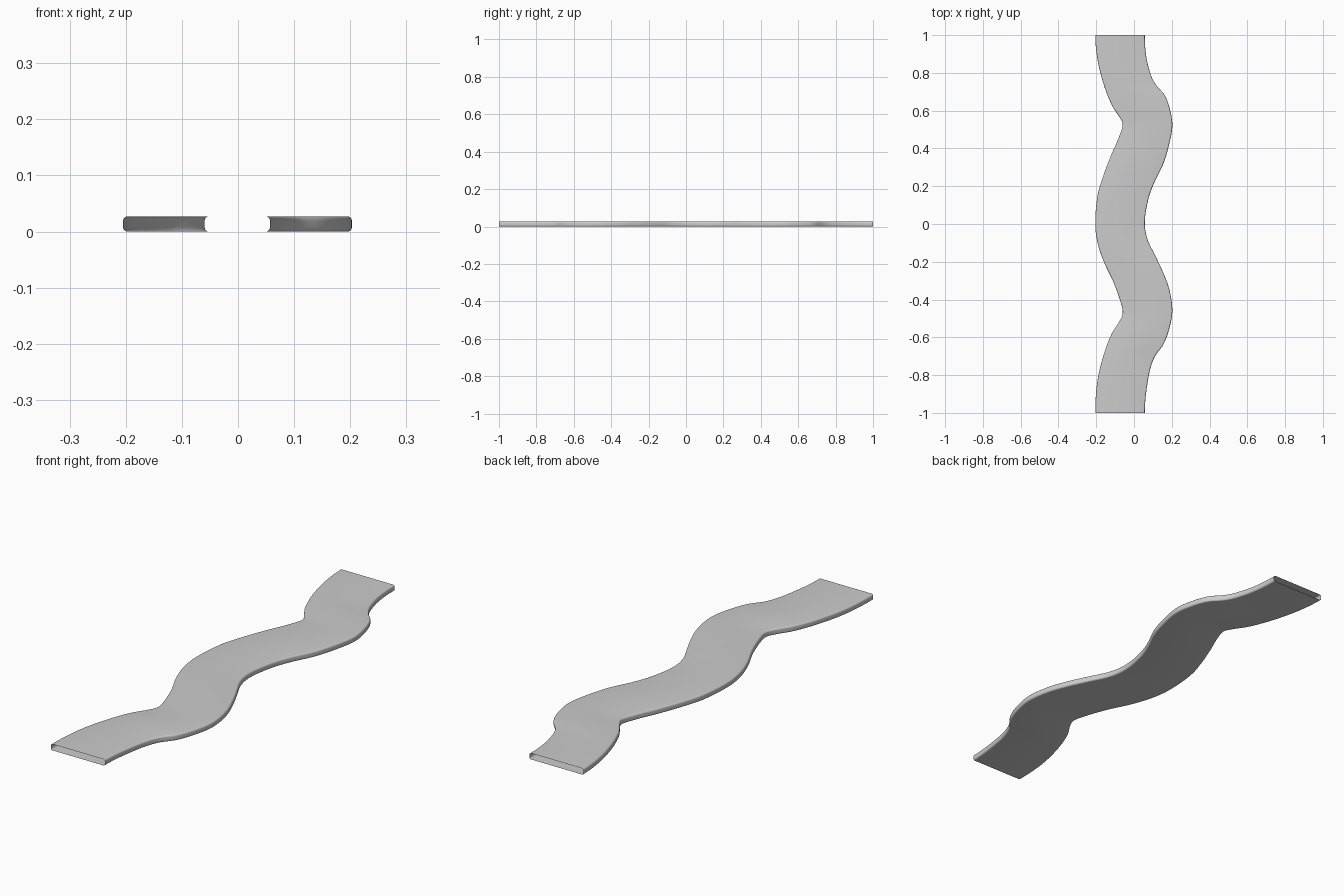
import bpy, bmesh, math

cube = bpy.data.objects.get("Cube")
if cube:
    bpy.data.objects.remove(cube, do_unlink=True)

HEIGHT, RADIUS = 0.027, 0.008
STATIONS, CORNER_STEPS = 160, 5

# Side outlines as (y, x) points
left_edge = [(-1, -.205), (-.84, -.195), (-.7, -.163), (-.585, -.12), (-.515, -.077),
             (-.475, -.06), (-.43, -.066), (-.31, -.108), (-.2, -.16), (-.1, -.193),
             (0, -.205), (.15, -.193), (.26, -.161), (.36, -.123), (.46, -.08),
             (.53, -.06), (.57, -.08), (.63, -.118), (.74, -.161), (.87, -.193), (1, -.205)]
right_edge = [(-1, .057), (-.81, .077), (-.706, .108), (-.637, .156), (-.55, .188),
              (-.458, .203), (-.35, .188), (-.26, .156), (-.17, .114), (-.08, .071),
              (.01, .057), (.135, .077), (.22, .108), (.32, .156), (.43, .188),
              (.525, .203), (.616, .188), (.685, .161), (.733, .119), (.78, .093),
              (.88, .066), (1, .057)]


def smooth_value(points, y):
    """Smooth curve through the outline points, evaluated at y."""
    last = len(points) - 1

    def slope(i):
        if i in (0, last):
            return 0.0
        (ya, xa), (yb, xb) = points[i - 1], points[i + 1]
        return (xb - xa) / (yb - ya)

    i = 0
    while i < last - 1 and y > points[i + 1][0]:
        i += 1
    (ya, xa), (yb, xb) = points[i], points[i + 1]
    span = yb - ya
    t = (y - ya) / span
    ease = t * t * (3 - 2 * t)
    return (xa + (xb - xa) * ease
            + span * slope(i) * t * (1 - t) ** 2
            - span * slope(i + 1) * t * t * (1 - t))


def section(x_left, x_right):
    """Rounded rectangle outline, counter-clockwise seen from the front."""
    corners = [(x_right - RADIUS, RADIUS, -90), (x_right - RADIUS, HEIGHT - RADIUS, 0),
               (x_left + RADIUS, HEIGHT - RADIUS, 90), (x_left + RADIUS, RADIUS, 180)]
    for cx, cz, start in corners:
        for k in range(CORNER_STEPS + 1):
            a = math.radians(start + 90 * k / CORNER_STEPS)
            yield cx + RADIUS * math.cos(a), cz + RADIUS * math.sin(a)


# Hollow wavy sleeve, open at both ends
bm = bmesh.new()
rings = []
for s in range(STATIONS + 1):
    y = -1 + 2 * s / STATIONS
    outline = section(smooth_value(left_edge, y), smooth_value(right_edge, y))
    rings.append([bm.verts.new((x, y, z)) for x, z in outline])
for near, far in zip(rings, rings[1:]):
    for i in range(len(near)):
        j = (i + 1) % len(near)
        bm.faces.new((near[i], near[j], far[j], far[i]))

mesh = bpy.data.meshes.new("wavy_sleeve")
bm.to_mesh(mesh)
bm.free()
sleeve = bpy.data.objects.new("wavy_sleeve", mesh)
bpy.context.collection.objects.link(sleeve)

# Plain grey
grey = bpy.data.materials.new("light_grey")
grey.use_nodes = True
colour = (0.6, 0.6, 0.6, 1)
grey.diffuse_color = colour
grey.node_tree.nodes["Principled BSDF"].inputs["Base Color"].default_value = colour
mesh.materials.append(grey)

bpy.ops.object.select_all(action="DESELECT")
sleeve.select_set(True)
bpy.context.view_layer.objects.active = sleeve
bpy.ops.object.shade_smooth_by_angle(angle=math.radians(40))
